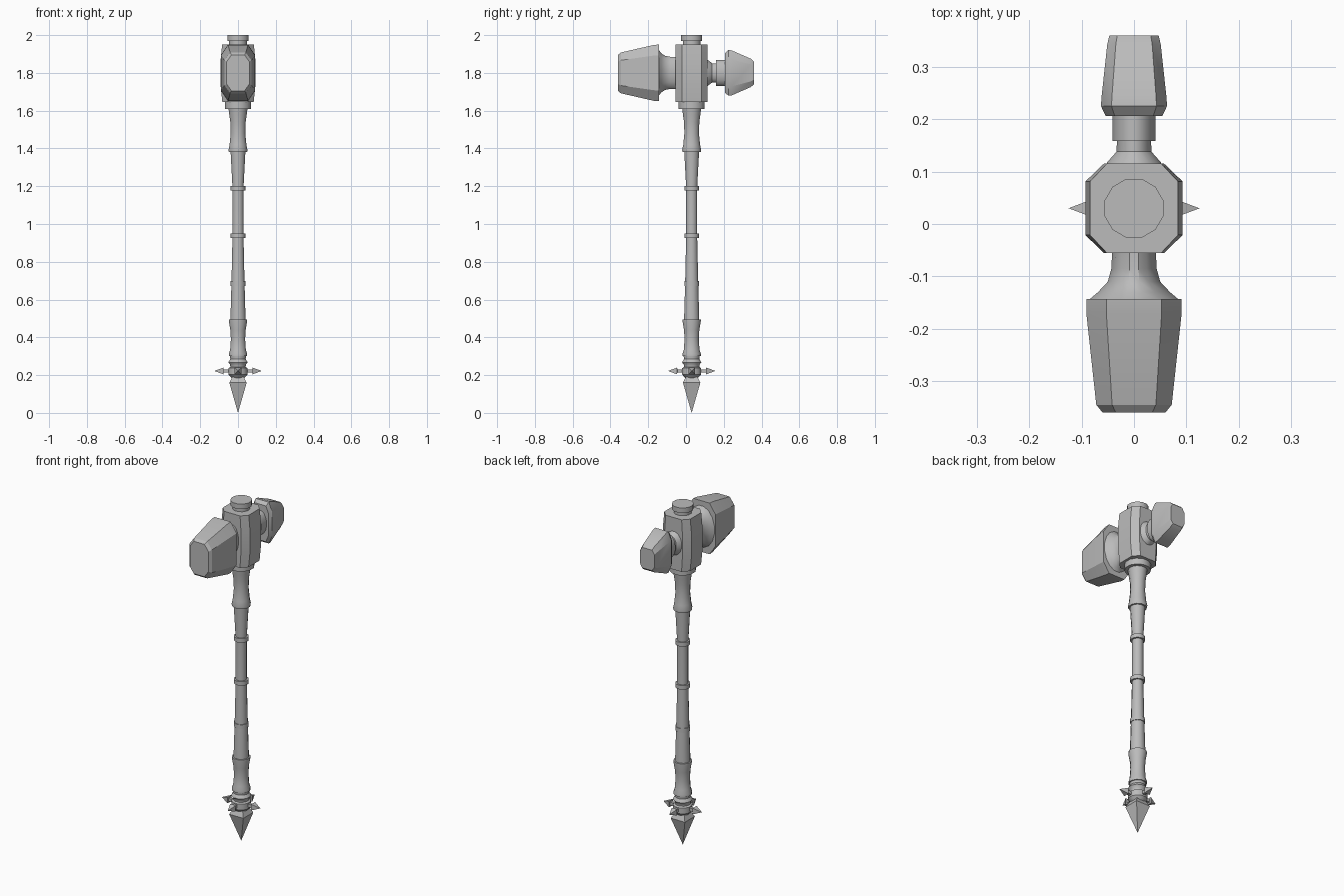
import bpy, bmesh, math
from mathutils import Matrix, Vector

cube = bpy.data.objects.get("Cube")
if cube:
    bpy.data.objects.remove(cube, do_unlink=True)

steel = bpy.data.materials.new("grey steel")
steel.use_nodes = True
GREY = (0.5, 0.5, 0.5, 1)
steel.diffuse_color = GREY
steel.node_tree.nodes["Principled BSDF"].inputs["Base Color"].default_value = GREY

AXIS = Vector((0, 0.03, 0))    # handle axis
HEAD = Vector((0, 0, 1.8))     # striking axis runs along y at this height


def oval(n):
    """Unit round section with flats facing the axes."""
    return [(math.cos(2 * math.pi * (i + 0.5) / n), math.sin(2 * math.pi * (i + 0.5) / n))
            for i in range(n)]


def chamfered(a, b):
    """Unit square section with cut corners."""
    return [(1, -b), (1, b), (a, 1), (-a, 1), (-1, b), (-1, -b), (-a, -1), (a, -1)]


def loft(name, section, rings, matrix, angle=35):
    """Skin a section through rings of (height, half width, half depth)."""
    bm = bmesh.new()
    loops = [[bm.verts.new((u * a, v * b, h)) for u, v in section] for h, a, b in rings]
    n = len(section)
    for low, high in zip(loops, loops[1:]):
        for i in range(n):
            j = (i + 1) % n
            bm.faces.new((low[i], low[j], high[j], high[i]))
    bm.faces.new(loops[0][::-1])
    bm.faces.new(loops[-1])
    bmesh.ops.remove_doubles(bm, verts=bm.verts, dist=0.0005)
    bm.transform(matrix)
    bmesh.ops.recalc_face_normals(bm, faces=bm.faces)
    mesh = bpy.data.meshes.new(name)
    bm.to_mesh(mesh)
    bm.free()
    mesh.materials.append(steel)
    obj = bpy.data.objects.new(name, mesh)
    bpy.context.collection.objects.link(obj)
    bpy.ops.object.select_all(action='DESELECT')
    obj.select_set(True)
    bpy.context.view_layer.objects.active = obj
    bpy.ops.object.shade_smooth_by_angle(angle=math.radians(angle))
    return obj


UPRIGHT = Matrix.Translation(AXIS)
# Local height becomes y, local depth becomes z
ALONG_Y = Matrix.Translation(HEAD) @ Matrix(((1, 0, 0, 0), (0, 0, 1, 0), (0, 1, 0, 0), (0, 0, 0, 1)))


def turned(name, profile, sides=12):
    return loft(name, oval(sides), [(z, r, r) for z, r in profile], UPRIGHT)


# Handle pieces
turned("pommel", [(0.185, 0.035), (0.195, 0.045), (0.203, 0.052), (0.237, 0.052), (0.243, 0.042),
                  (0.255, 0.043), (0.268, 0.053), (0.285, 0.042), (0.302, 0.044)])
turned("lower_grip", [(0.3, 0.05), (0.313, 0.05), (0.335, 0.043), (0.39, 0.039), (0.44, 0.042),
                      (0.485, 0.05), (0.495, 0.05)])
turned("shaft", [(0.48, 0.042), (0.68, 0.036), (0.94, 0.030), (1.19, 0.030), (1.39, 0.041)])
turned("upper_grip", [(1.38, 0.05), (1.392, 0.052), (1.42, 0.046), (1.48, 0.040), (1.54, 0.042),
                      (1.58, 0.048), (1.62, 0.053)])
for z in (0.685, 0.938, 1.19):
    turned("shaft_ring", [(z - 0.012, 0.040), (z + 0.012, 0.040)])

# Bottom spike
SQUARE = [(1, -1), (1, 1), (-1, 1), (-1, -1)]
loft("bottom_spike", SQUARE, [(0, 0.0001, 0.0001), (0.16, 0.046, 0.046), (0.192, 0.03, 0.03)],
     UPRIGHT, 20)

# Four small spikes around the pommel
for k in range(4):
    spin = Matrix.Translation(AXIS + Vector((0, 0, 0.222))) @ Matrix.Rotation(k * math.pi / 2, 4, 'Z')
    loft("pommel_spike", SQUARE,
         [(0.04, 0.009, 0.009), (0.076, 0.009, 0.009), (0.077, 0.018, 0.018),
          (0.125, 0.0001, 0.0001)], spin @ Matrix.Rotation(math.pi / 2, 4, 'Y'), 20)

# Head block with its collar and cap
turned("head_collar", [(1.61, 0.071), (1.655, 0.071)])
loft("head_block", chamfered(0.62, 0.6),
     [(1.645, 0.083, 0.085), (1.74, 0.093, 0.085), (1.86, 0.093, 0.085), (1.95, 0.084, 0.085)],
     UPRIGHT, 25)
turned("cap_neck", [(1.94, 0.048), (1.975, 0.048)])
turned("top_cap", [(1.97, 0.058), (2.0, 0.058)])

# Large front hammer
loft("front_neck", oval(16),
     [(-0.145, 0.088, 0.125), (-0.13, 0.07, 0.105), (-0.11, 0.051, 0.092), (-0.085, 0.044, 0.087),
      (-0.04, 0.042, 0.087)], ALONG_Y)
loft("front_hammer", chamfered(0.58, 0.62),
     [(-0.36, 0.06, 0.095), (-0.345, 0.072, 0.108), (-0.17, 0.091, 0.148), (-0.143, 0.091, 0.15)],
     ALONG_Y, 25)

# Small back hammer
loft("back_neck", oval(16),
     [(0.1, 0.06, 0.08), (0.118, 0.052, 0.068), (0.138, 0.034, 0.052), (0.165, 0.033, 0.052)], ALONG_Y)
loft("back_collar", oval(16), [(0.158, 0.042, 0.07), (0.21, 0.042, 0.07)], ALONG_Y)
loft("back_hammer", chamfered(0.68, 0.6),
     [(0.206, 0.054, 0.105), (0.225, 0.063, 0.121), (0.242, 0.062, 0.119), (0.343, 0.051, 0.075),
      (0.36, 0.047, 0.06)], ALONG_Y, 25)
